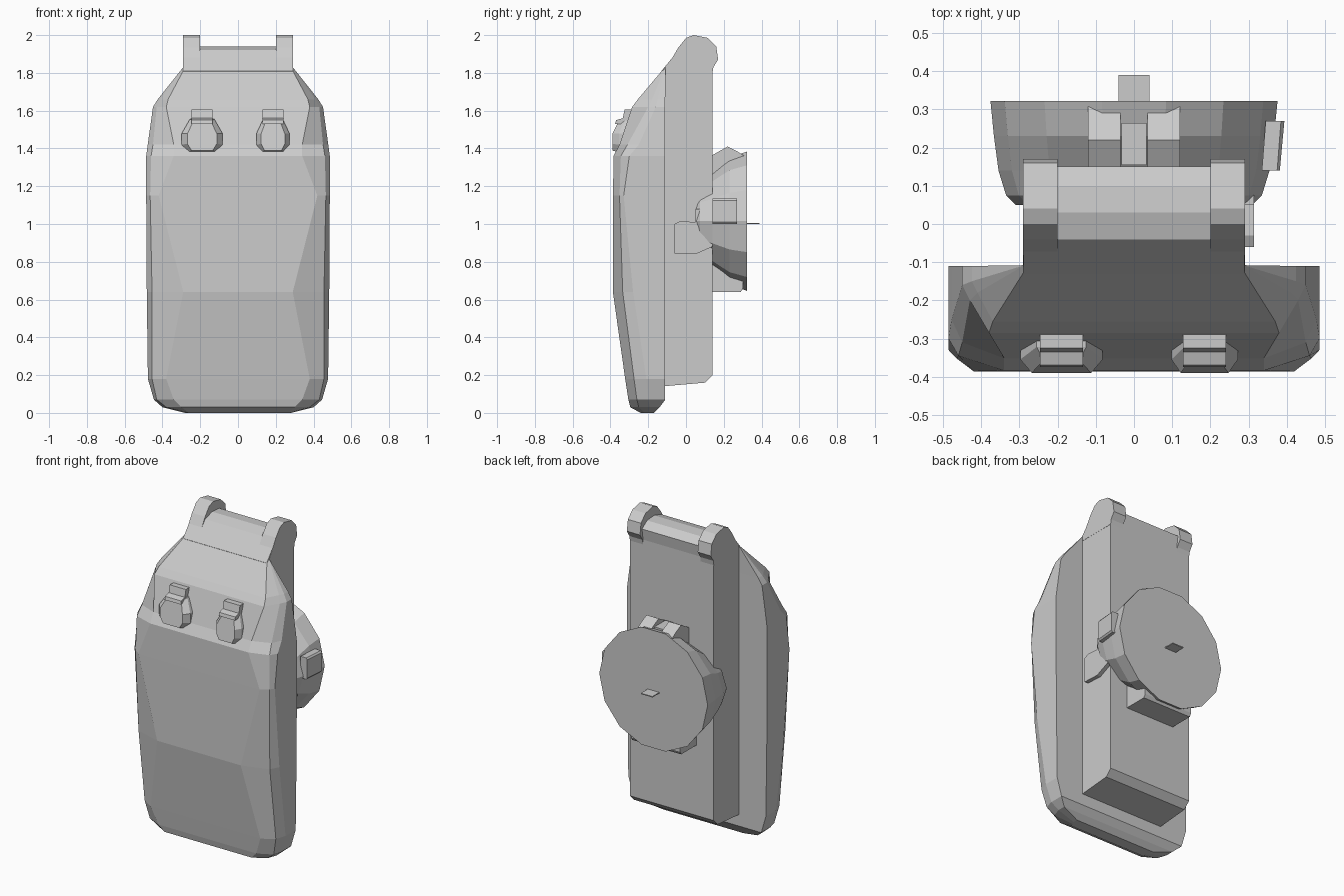
import bpy, bmesh, math


def make(name, verts, faces):
    me = bpy.data.meshes.new(name)
    me.from_pydata(verts, [], faces)
    bm = bmesh.new()
    bm.from_mesh(me)
    bmesh.ops.remove_doubles(bm, verts=bm.verts, dist=1e-4)
    bmesh.ops.recalc_face_normals(bm, faces=bm.faces)
    bm.to_mesh(me)
    bm.free()
    ob = bpy.data.objects.new(name, me)
    bpy.context.collection.objects.link(ob)
    return ob


def loft(name, rings):
    """Skin closed rings of equal length and cap both ends."""
    n = len(rings[0])
    verts = [p for r in rings for p in r]
    faces = [(i * n + j, i * n + (j + 1) % n, (i + 1) * n + (j + 1) % n, (i + 1) * n + j)
             for i in range(len(rings) - 1) for j in range(n)]
    faces += [tuple(range(n)), tuple(range(len(verts) - n, len(verts)))]
    return make(name, verts, faces)


def extrude_x(name, profile, x0, x1):
    """Extrude a (y, z) side profile across x."""
    return loft(name, [[(x, y, z) for y, z in profile] for x in (x0, x1)])


def box(name, x0, x1, y0, y1, z0, z1):
    return extrude_x(name, [(y0, z0), (y1, z0), (y1, z1), (y0, z1)], x0, x1)


# Front shell: z, half width, back y, side edge y, chamfer x, chamfer y, flat x, front y
sections = [
    (0.00, .28, -.17, -.20, .27, -.22, .26, -.24),
    (0.03, .40, -.14, -.19, .38, -.25, .30, -.295),
    (0.07, .445, -.11, -.20, .43, -.26, .34, -.305),
    (0.18, .477, -.11, -.21, .455, -.275, .38, -.322),
    (0.64, .483, -.11, -.28, .455, -.335, .29, -.387),
    (1.15, .486, -.11, -.33, .465, -.352, .42, -.386),
    (1.36, .486, -.11, -.30, .46, -.345, .34, -.384),
    (1.42, .478, -.11, -.25, .45, -.31, .34, -.352),
    (1.62, .450, -.11, -.16, .43, -.20, .38, -.285),
    (1.66, .425, -.11, -.15, .41, -.18, .37, -.255),
    (1.83, .290, -.108, -.109, .29, -.11, .28, -.112),
]
rings = []
for z, w, yb, ys, cx, cy, fx, yf in sections:
    half = [(w, yb, z), (w, ys, z), (cx, cy, z), (fx, yf, z)]
    rings.append(half + [(-x, y, zz) for x, y, zz in reversed(half)])
loft("front_shell", rings)

# Rear body with rounded crossbar top
extrude_x("rear_body", [(-.13, .14), (.10, .16), (.14, .20), (.14, 1.83), (.15, 1.90),
                        (.10, 1.935), (.03, 1.94), (-.04, 1.92), (-.13, 1.81)], -.29, .29)

# Hinge ears
ear = [(-.12, 1.80), (.14, 1.80), (.145, 1.83), (.17, 1.87), (.16, 1.94), (.115, 1.985),
       (.04, 2.0), (0, 1.985), (-.04, 1.935)]
for s in (-1, 1):
    extrude_x("hinge_ear", ear, s * .20, s * .291)

# Front clips: tapered octagonal block and stepped cap
for name, cx, hw in (("left_clip", -.19, .108), ("right_clip", .185, .087)):
    outline = [(-.72, 1.38), (.72, 1.38), (1, 1.42), (1, 1.48), (.6, 1.555),
               (-.6, 1.555), (-1, 1.48), (-1, 1.42)]
    loft(name, [[(cx + u * hw * k, y + max(0, z - 1.5) * .6, 1.46 + (z - 1.46) * (.6 + .4 * k))
                 for u, z in outline] for y, k in ((-.28, 1), (-.355, 1), (-.39, .72))])
    extrude_x(name + "_cap", [(-.375, 1.53), (-.37, 1.55), (-.335, 1.56), (-.325, 1.605),
                              (-.28, 1.605), (-.26, 1.53)], cx - .056, cx + .056)

# Round mount on the back
N, CZ = 14, 1.015
loft("round_mount", [[(rx * math.cos(a), y, CZ + rz * math.sin(a))
                      for a in (math.tau * i / N for i in range(N))]
                     for y, rx, rz in ((.05, .31, .19), (.075, .335, .23), (.14, .355, .27),
                                       (.23, .367, .345), (.322, .376, .378))])

# Lower block of the mount
extrude_x("mount_lower_block", [(.13, .64), (.29, .64), (.302, .66), (.302, .70),
                                (.318, .70), (.318, .90), (.13, .90)], -.17, .17)

# Top latch: two cheeks and a tongue between them
for s in (-1, 1):
    extrude_x("latch_cheek", [(.14, 1.24), (.14, 1.365), (.22, 1.41), (.27, 1.385), (.31, 1.36),
                              (.31, 1.24)], s * .035, s * .12)
box("latch_tongue", -.033, .033, .155, .265, 1.2, 1.375)

# Side button with raised face
loft("side_button", [[(x0, .14, z0), (x1, .27, z0), (x1, .27, z1), (x0, .14, z1)]
                     for x0, x1, z0, z1 in ((.335, .345, 1.0, 1.135), (.375, .385, 1.0, 1.135),
                                            (.382, .394, 1.01, 1.125))])

# Side arm gripping the body, and rear tab
extrude_x("side_arm", [(-.06, .845), (.05, .84), (.14, .88), (.14, 1.08), (.05, 1.08),
                       (.05, 1.01), (-.03, 1.015), (-.06, 1.0)], .27, .315)
box("rear_tab", -.04, .04, .30, .39, 1.0, 1.006)
